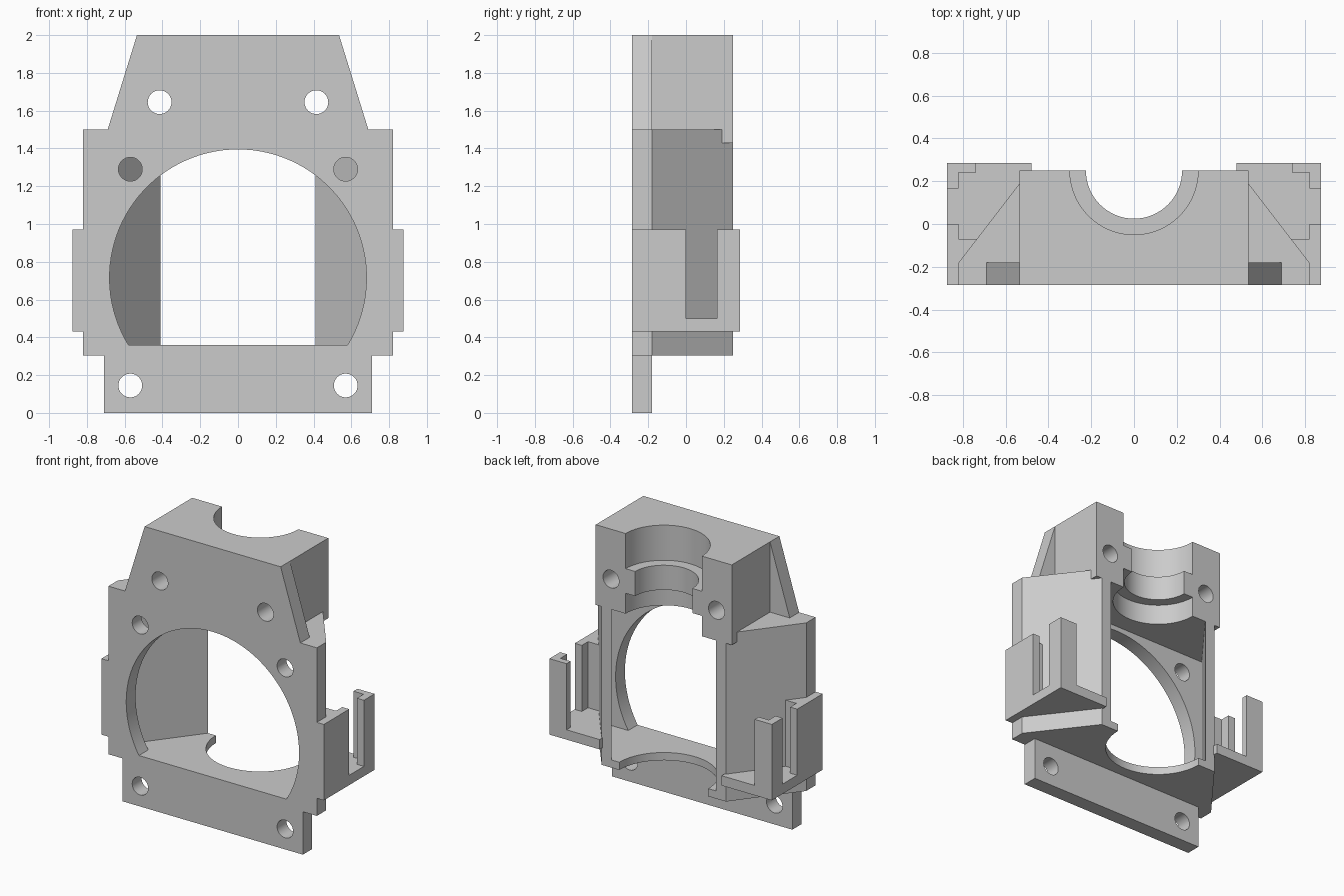
import bpy, bmesh, math

if "Cube" in bpy.data.objects:
    bpy.data.objects.remove(bpy.data.objects["Cube"])

grey = bpy.data.materials.new("plain_grey")
grey.use_nodes = True
grey.diffuse_color = (0.6, 0.6, 0.6, 1)
grey.node_tree.nodes["Principled BSDF"].inputs["Base Color"].default_value = (0.6, 0.6, 0.6, 1)


def prism(name, outline, lo, hi, axis="z"):
    """Extrude an outline: (x, y) pairs along z, or (x, z) pairs along y."""
    bm = bmesh.new()
    place = (lambda p, t: (p[0], p[1], t)) if axis == "z" else (lambda p, t: (p[0], t, p[1]))
    low = bm.faces.new([bm.verts.new(place(p, lo)) for p in outline])
    top = bmesh.ops.extrude_face_region(bm, geom=[low])
    shift = (0, 0, hi - lo) if axis == "z" else (0, hi - lo, 0)
    bmesh.ops.translate(bm, vec=shift,
                        verts=[v for v in top["geom"] if isinstance(v, bmesh.types.BMVert)])
    bmesh.ops.recalc_face_normals(bm, faces=bm.faces)
    mesh = bpy.data.meshes.new(name)
    bm.to_mesh(mesh)
    bm.free()
    mesh.materials.append(grey)
    obj = bpy.data.objects.new(name, mesh)
    bpy.context.collection.objects.link(obj)
    return obj


def combine(target, tool, operation):
    """Apply a boolean and discard the tool."""
    mod = target.modifiers.new("join", "BOOLEAN")
    mod.operation, mod.object, mod.solver = operation, tool, "EXACT"
    bpy.context.view_layer.objects.active = target
    bpy.ops.object.modifier_apply(modifier=mod.name)
    bpy.data.objects.remove(tool)


def circle(cx, cy, r, n=64):
    return [(cx + r * math.cos(2 * math.pi * i / n), cy + r * math.sin(2 * math.pi * i / n))
            for i in range(n)]


def symmetric(half):
    return half + [(-x, y) for x, y in reversed(half)]


FRONT, PLATE_BACK, BACK = -0.285, -0.18, 0.25

# Front plate with sloping shoulders
body = prism("mount_body", symmetric([(0.71, 0), (0.71, 0.305), (0.82, 0.305), (0.82, 1.5),
                                      (0.69, 1.5), (0.535, 2)]), FRONT, PLATE_BACK, "y")

# Tapered duct behind the plate, hollowed between floor and roof
duct = prism("duct", symmetric([(0.82, PLATE_BACK), (0.489, BACK)]), 0.305, 1.5)
hollow = prism("duct_hollow", symmetric([(0.74, PLATE_BACK), (0.41, BACK), (0.41, 0.4)]), 0.36, 1.43)
combine(duct, hollow, "DIFFERENCE")
combine(body, duct, "UNION")

# Clamp block at the top
block = prism("clamp_block", symmetric([(0.535, -0.2), (0.535, BACK)]), 1.43, 2)
combine(body, block, "UNION")

# Switch holders on both sides: floor, front post and corner clip
for s in (1, -1):
    holder = [
        ([(0.8, FRONT), (0.875, FRONT), (0.875, 0.285), (0.48, 0.285), (0.48, 0.24), (0.78, -0.15)], 0.43, 0.5),
        ([(0.8, FRONT), (0.875, FRONT), (0.875, 0), (0.82, 0), (0.82, -0.07), (0.715, -0.07),
          (0.77, -0.15)], 0.43, 0.97),
        ([(0.875, 0.165), (0.875, 0.285), (0.74, 0.285), (0.74, 0.24), (0.82, 0.24), (0.82, 0.165)], 0.43, 0.97),
    ]
    for outline, lo, hi in holder:
        part = prism("switch_holder", [(s * x, y) for x, y in outline], lo, hi)
        combine(body, part, "UNION")

# Large round opening with a flat bottom
radius, centre = 0.68, 0.715
start = math.asin((0.36 - centre) / radius)
sweep = math.pi - 2 * start
arch = [(radius * math.cos(start + sweep * i / 72), centre + radius * math.sin(start + sweep * i / 72))
        for i in range(73)]
combine(body, prism("opening", arch, -0.4, PLATE_BACK + 0.001, "y"), "DIFFERENCE")

# Stepped bore in the block and round bite in the floor
for r, lo, hi in ((0.3, 1.75, 2.1), (0.225, 1.5, 1.8), (0.3, 1.4, 1.575), (0.35, 0.2, 0.4)):
    combine(body, prism("bore", circle(0, BACK, r), lo, hi), "DIFFERENCE")

# Screw holes: the upper pair runs through the block
for x, z, end in ((0.415, 1.645, 0.4), (0.57, 1.29, -0.17), (0.57, 0.145, -0.1)):
    for s in (1, -1):
        combine(body, prism("screw_hole", circle(s * x, z, 0.063, 32), -0.4, end, "y"), "DIFFERENCE")

bpy.ops.object.select_all(action="DESELECT")
body.select_set(True)
bpy.context.view_layer.objects.active = body
bpy.ops.object.shade_smooth_by_angle(angle=math.radians(30))
